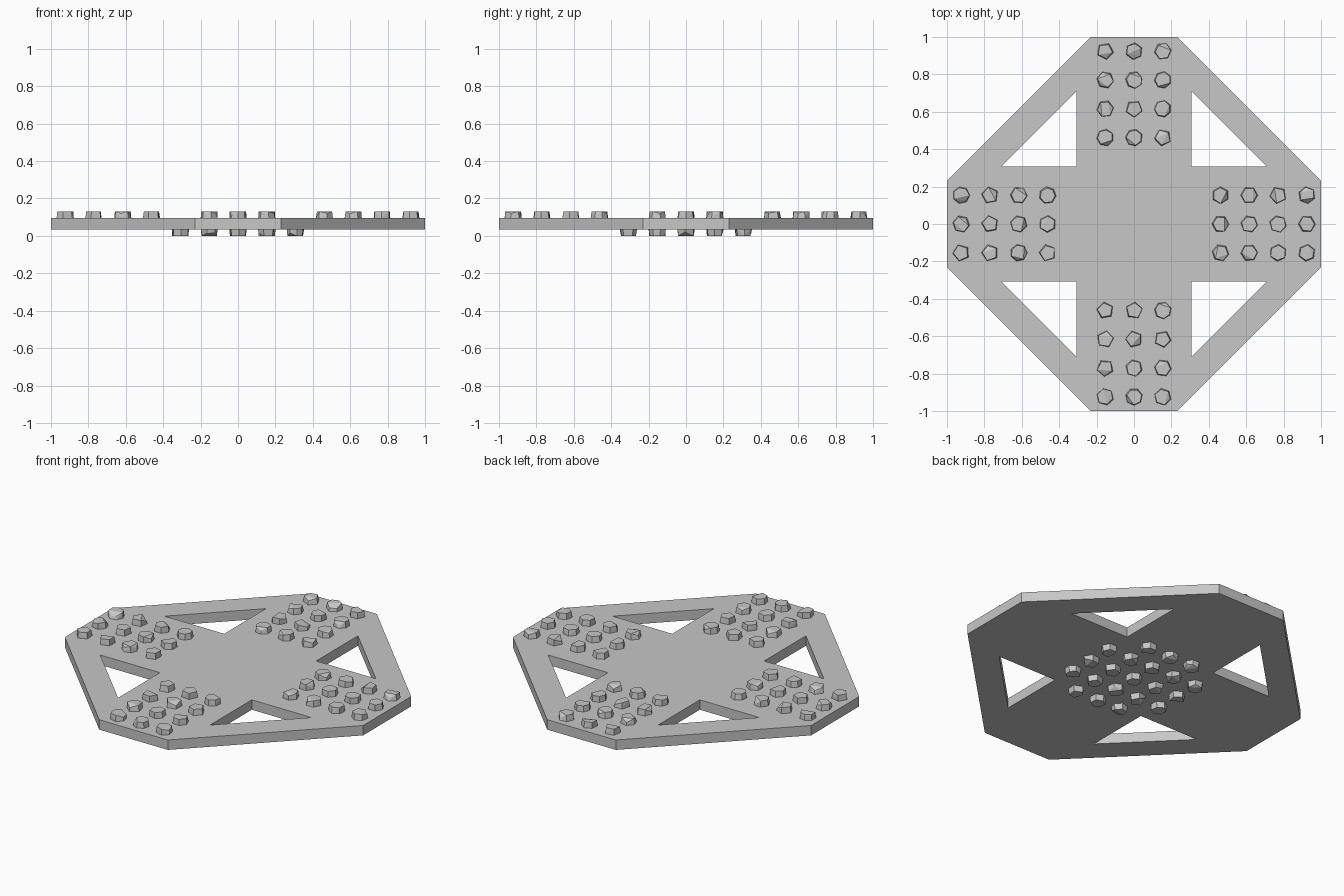
import bpy, bmesh, math, random
from mathutils import Vector

cube = bpy.data.objects.get("Cube")
if cube:
    bpy.data.objects.remove(cube, do_unlink=True)

random.seed(4)
PLATE_LOW, PLATE_HIGH, TOP = 0.035, 0.095, 0.13
PITCH, RADIUS = 0.154, 0.046

grey = bpy.data.materials.new("light grey")
grey.use_nodes = True
COLOUR = (0.57, 0.57, 0.57, 1)
grey.diffuse_color = COLOUR
grey.node_tree.nodes["Principled BSDF"].inputs["Base Color"].default_value = COLOUR


def finish(bm, name):
    bmesh.ops.recalc_face_normals(bm, faces=bm.faces[:])
    mesh = bpy.data.meshes.new(name)
    bm.to_mesh(mesh)
    bm.free()
    mesh.materials.append(grey)
    obj = bpy.data.objects.new(name, mesh)
    bpy.context.collection.objects.link(obj)
    return obj


def add_loop(bm, points):
    verts = [bm.verts.new((x, y, PLATE_LOW)) for x, y in points]
    for a, b in zip(verts, verts[1:] + verts[:1]):
        bm.edges.new((a, b))


def add_stud(bm, x, y, base_z, tip_z):
    """Rough faceted stud with one or two chipped rim corners."""
    sides = random.choice((5, 6, 6, 7))
    turn = random.uniform(0, math.tau)
    chipped = random.sample(range(sides), random.choice((0, 1, 1, 2)))
    verts = []
    for i in range(sides):
        angle = turn + math.tau * i / sides
        out = Vector((math.cos(angle), math.sin(angle), 0))
        tip = Vector((x, y, tip_z)) + out * RADIUS * random.uniform(0.84, 0.97)
        if i in chipped:
            tip.z += (base_z - tip_z) * random.uniform(0.25, 0.6)
        verts.append(bm.verts.new(Vector((x, y, base_z)) + out * RADIUS))
        verts.append(bm.verts.new(tip))
    bmesh.ops.convex_hull(bm, input=verts)


def stud_group(name, places, base_z, tip_z):
    bm = bmesh.new()
    for x, y in places:
        add_stud(bm, x, y, base_z, tip_z)
    bmesh.ops.dissolve_limit(bm, angle_limit=0.01, verts=bm.verts[:], edges=bm.edges[:])
    finish(bm, name)


# Octagonal plate with a triangular opening in each diagonal corner
bm = bmesh.new()
add_loop(bm, [(0.23, 1), (-0.23, 1), (-1, 0.23), (-1, -0.23),
              (-0.23, -1), (0.23, -1), (1, -0.23), (1, 0.23)])
for sx in (-1, 1):
    for sy in (-1, 1):
        add_loop(bm, [(sx * a, sy * b) for a, b in ((0.308, 0.308), (0.708, 0.308), (0.308, 0.708))])
bmesh.ops.triangle_fill(bm, use_beauty=True, edges=bm.edges[:])
extruded = bmesh.ops.extrude_face_region(bm, geom=bm.faces[:], use_keep_orig=True)
raised = [v for v in extruded["geom"] if isinstance(v, bmesh.types.BMVert)]
bmesh.ops.translate(bm, verts=raised, vec=(0, 0, PLATE_HIGH - PLATE_LOW))
bmesh.ops.dissolve_limit(bm, angle_limit=0.01, verts=bm.verts[:], edges=bm.edges[:])
finish(bm, "plate")

# Three by four studs on each arm
arms = {"left": (1, 0), "right": (-1, 0), "back": (0, 1), "front": (0, -1)}
for side, (dx, dy) in arms.items():
    places = []
    for row in range(3, 7):
        for col in (-1, 0, 1):
            places.append(((row * dx - col * dy) * PITCH, (row * dy + col * dx) * PITCH))
    stud_group(side + "_arm_studs", places, PLATE_HIGH, TOP)

# Rounded cluster of studs under the centre
under = [(i * PITCH, j * PITCH) for i in range(-2, 3) for j in range(-2, 3) if abs(i) + abs(j) < 4]
stud_group("underside_studs", under, PLATE_LOW, 0)
